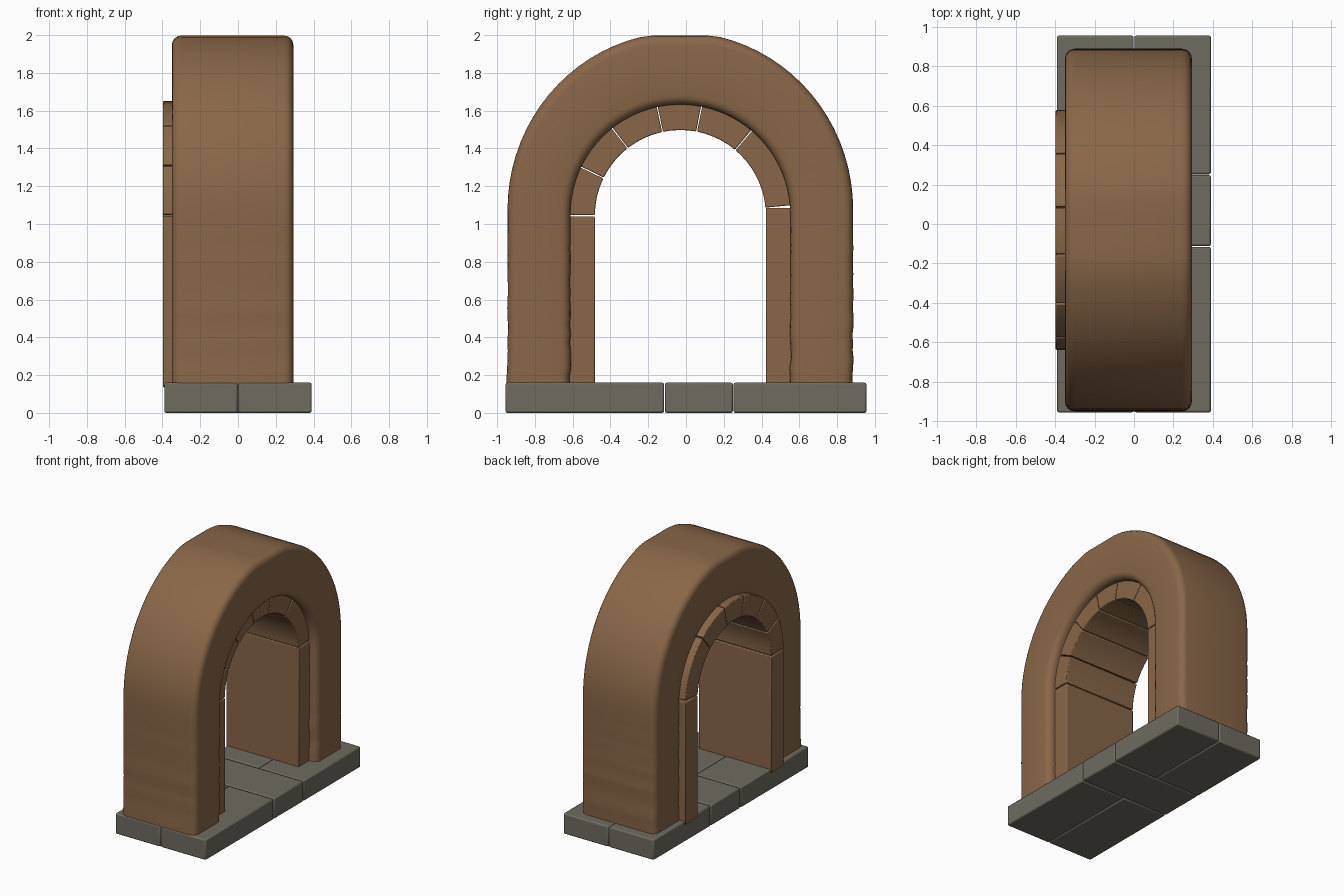
import bpy, bmesh, math, random

if "Cube" in bpy.data.objects:
    bpy.data.objects.remove(bpy.data.objects["Cube"])
random.seed(4)

def mat(name, col):
    m = bpy.data.materials.new(name)
    m.diffuse_color = (*col, 1)
    m.use_nodes = True
    m.node_tree.nodes["Principled BSDF"].inputs["Base Color"].default_value = m.diffuse_color
    return m

BROWN = mat("brown clay", (0.25, 0.135, 0.065))
GREY = mat("grey stone", (0.155, 0.147, 0.115))
YC = -0.03            # arch centre line in y

def finish(bm, name, material, bevel=0.0, angle=35):
    bmesh.ops.recalc_face_normals(bm, faces=bm.faces)
    me = bpy.data.meshes.new(name)
    bm.to_mesh(me)
    bm.free()
    ob = bpy.data.objects.new(name, me)
    bpy.context.collection.objects.link(ob)
    me.materials.append(material)
    if bevel:
        b = ob.modifiers.new("bevel", 'BEVEL')
        b.width = bevel
        b.segments = 2
        b.limit_method = 'ANGLE'
        b.angle_limit = math.radians(40)
    bpy.ops.object.select_all(action='DESELECT')
    ob.select_set(True)
    bpy.context.view_layer.objects.active = ob
    bpy.ops.object.shade_smooth_by_angle(angle=math.radians(angle))
    return ob

def loft(bm, rings):
    """Join closed point rings into a capped solid."""
    rows = [[bm.verts.new(p) for p in r] for r in rings]
    n = len(rows[0])
    for a, b in zip(rows, rows[1:]):
        for i in range(n):
            j = (i + 1) % n
            bm.faces.new((a[i], a[j], b[j], b[i]))
    bm.faces.new(rows[0])
    bm.faces.new(rows[-1])

def box(name, x0, x1, y0, y1, z0, z1, material, bevel):
    bm = bmesh.new()
    loft(bm, [[(x0, y0, z), (x1, y0, z), (x1, y1, z), (x0, y1, z)] for z in (z0, z1)])
    return finish(bm, name, material, bevel)

# base slabs: two split end pairs and one middle slab
for y0, y1, tag in ((-0.955, -0.116, "near"), (0.252, 0.955, "far")):
    box("base_slab_%s_left" % tag, -0.39, -0.002, y0, y1, 0, 0.16, GREY, 0.01)
    box("base_slab_%s_right" % tag, 0.002, 0.39, y0, y1, 0, 0.16, GREY, 0.01)
box("base_slab_middle", -0.39, 0.39, -0.112, 0.248, 0, 0.16, GREY, 0.01)

# outer arch body: rounded rectangle section swept up, over and down
def section(x0, x1, r=0.05, k=4):
    """Section as (x, side, inset): side 0 = inner face, 1 = outer face."""
    pts = []
    for cx, side, start in ((x1, 1, 0), (x0, 1, 90), (x0, 0, 180), (x1, 0, 270)):
        for i in range(k + 1):
            a = math.radians(start + 90 * i / k)
            sx = cx - r if cx == x1 else cx + r
            pts.append((sx + r * math.cos(a), side, r - r * abs(math.sin(a))))
    return pts

SEC = section(-0.35, 0.293)

def body_ring(inner, outer):
    (yi, zi), (yo, zo) = inner, outer
    d = math.hypot(yo - yi, zo - zi)
    ring = []
    for x, side, inset in SEC:
        t = (d - inset) / d if side else inset / d
        ring.append((x, yi + (yo - yi) * t, zi + (zo - zi) * t))
    return ring

RI, RO = 0.5825, 0.915
rings = []
levels = [0.15 + 0.045 * i for i in range(20)]
def jamb(sign, z):
    w = 0.006 * max(0.0, 1 - z / 1.1)       # slight hand-worked waviness
    return body_ring((YC + sign * (RI + random.uniform(-w, w)), z),
                     (YC + sign * (RO + random.uniform(-w, w)), z))
for z in levels:
    rings.append(jamb(1, z))
N = 40
for i in range(N + 1):
    a = math.pi * i / N
    c, s = math.cos(a), math.sin(a)
    rings.append(body_ring((YC + RI * c, 1.05 + RI * s),
                           (YC + RO * c, min(1.075 + 0.94 * s, 1.998))))
for z in reversed(levels):
    rings.append(jamb(-1, z))
bm = bmesh.new()
loft(bm, rings)
finish(bm, "arch_body", BROWN, angle=50)

# inner lining: two jamb stones and curved arch stones
X0, X1, R0, R1, ZC = -0.397, 0.228, 0.4525, 0.6075, 1.045
box("jamb_stone_near", X0, X1, YC - R1, YC - R0, 0.135, 1.04, BROWN, 0.006)
box("jamb_stone_far", X0, X1, YC + R0, YC + R1, 0.135, 1.085, BROWN, 0.006)

joints = [5, 50, 79, 102, 128, 154, 180]
for n, (a0, a1) in enumerate(zip(joints, joints[1:])):
    k = max(3, round((a1 - a0) / 6))
    rr = []
    for i in range(k + 1):
        a = math.radians(a0 + 0.3 + (a1 - a0 - 0.6) * i / k)
        c, s = math.cos(a), math.sin(a)
        rr.append([(x, YC + r * c, ZC + r * s)
                   for x, r in ((X0, R0), (X1, R0), (X1, R1), (X0, R1))])
    bm = bmesh.new()
    loft(bm, rr)
    finish(bm, "arch_stone_%d" % (n + 1), BROWN, 0.006)
